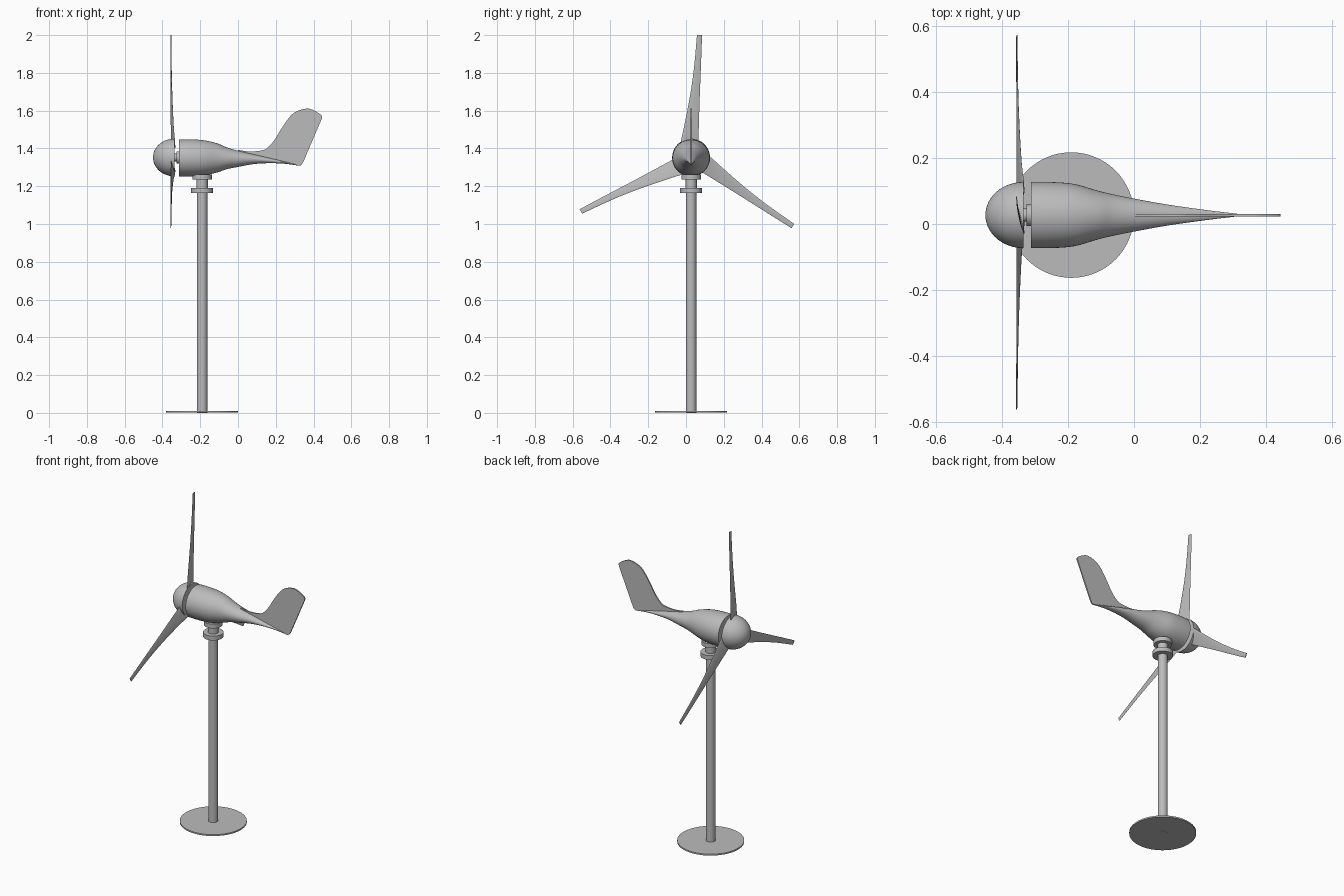
import bpy, bmesh
from math import cos, sin, pi, radians
from mathutils import Matrix, Vector

cube = bpy.data.objects.get("Cube")
if cube:
    bpy.data.objects.remove(cube)

grey = bpy.data.materials.new("plain grey")
grey.use_nodes = True
grey.diffuse_color = (0.5, 0.5, 0.5, 1)
grey.node_tree.nodes["Principled BSDF"].inputs["Base Color"].default_value = grey.diffuse_color

AXIS_Y, AXIS_Z, MAST_X = 0.027, 1.352, -0.19


def finish(name, bm):
    """Turn a bmesh into a smooth shaded object."""
    bmesh.ops.recalc_face_normals(bm, faces=bm.faces)
    mesh = bpy.data.meshes.new(name)
    bm.to_mesh(mesh)
    bm.free()
    mesh.materials.append(grey)
    obj = bpy.data.objects.new(name, mesh)
    bpy.context.collection.objects.link(obj)
    bpy.ops.object.select_all(action='DESELECT')
    bpy.context.view_layer.objects.active = obj
    obj.select_set(True)
    bpy.ops.object.shade_smooth_by_angle(angle=radians(35))
    return obj


def skin(bm, rings):
    """Bridge closed rings of points and cap both ends."""
    loops = [[bm.verts.new(p) for p in ring] for ring in rings]
    n = len(loops[0])
    for a, b in zip(loops, loops[1:]):
        for i in range(n):
            j = (i + 1) % n
            bm.faces.new((a[i], a[j], b[j], b[i]))
    bm.faces.new(loops[0])
    bm.faces.new(loops[-1])


def resample(rows, steps):
    """Smooth a short table of sections with a Catmull-Rom spline."""
    out = []
    for k in range(len(rows) - 1):
        p = [rows[max(0, min(len(rows) - 1, k + d))] for d in (-1, 0, 1, 2)]
        for s in range(steps):
            t = s / steps
            out.append([b + 0.5 * t * (c - a + t * (2*a - 5*b + 4*c - d + t * (3*(b - c) + d - a)))
                        for a, b, c, d in zip(*p)])
    return out + [list(rows[-1])]


def loft(name, sections, n=48):
    """Body along x from sections (x, centre z, half width, half height)."""
    bm = bmesh.new()
    skin(bm, [[(x, AXIS_Y + w * cos(2*pi*i/n), z + h * sin(2*pi*i/n)) for i in range(n)]
              for x, z, w, h in sections])
    return finish(name, bm)


def upright(name, radius, z0, z1, n=48):
    bm = bmesh.new()
    skin(bm, [[(MAST_X + radius * cos(2*pi*i/n), AXIS_Y + radius * sin(2*pi*i/n), z)
               for i in range(n)] for z in (z0, z1)])
    return finish(name, bm)


# Stand and mast
upright("base_disc", 0.19, 0.001, 0.01, 64)
upright("mast", 0.028, 0, 1.17)
upright("mast_flange", 0.058, 1.163, 1.19)
upright("yaw_neck", 0.03, 1.18, 1.245)
upright("nacelle_flange", 0.052, 1.235, 1.262)

# Spinner, a rounded half-ellipsoid nose
loft("spinner", [(-0.335 - 0.115 * cos(a), AXIS_Z, 0.1 * sin(a), 0.1 * sin(a))
                 for a in [0.02 + (pi/2 - 0.02) * k / 16 for k in range(17)]])

# Shaft between spinner and nacelle
loft("shaft", [(x, AXIS_Z, 0.02, 0.02) for x in (-0.34, -0.31)])
loft("shaft_collar", [(x, AXIS_Z, 0.033, 0.033) for x in (-0.325, -0.31)])

# Nacelle tapering into the tail boom
loft("nacelle", resample([
    (-0.312, 1.35, 0.1, 0.098), (-0.25, 1.35, 0.1, 0.098), (-0.18, 1.35, 0.094, 0.093),
    (-0.11, 1.35, 0.074, 0.077), (-0.06, 1.348, 0.062, 0.058), (0, 1.345, 0.05, 0.043),
    (0.1, 1.342, 0.032, 0.023), (0.22, 1.329, 0.015, 0.008), (0.33, 1.31, 0.002, 0.002)], 5))

# Tail fin, a thin plate with a swept outline
rear = resample([(0, 1.392), (0.06, 1.384), (0.124, 1.389), (0.156, 1.403), (0.193, 1.445),
                 (0.235, 1.513), (0.277, 1.571), (0.314, 1.598), (0.367, 1.611),
                 (0.404, 1.6), (0.441, 1.576), (0.443, 1.556)], 4)
outline = rear + [(0.346, 1.329), (0.338, 1.316), (0.325, 1.309), (0.22, 1.328), (0.1, 1.342), (0, 1.35)]
bm = bmesh.new()
skin(bm, [[(x, AXIS_Y + s, z) for x, z in outline] for s in (-0.004, 0.004)])
finish("tail_fin", bm)

# Three curved, twisted blades: radius, edge offsets, twist depth
stations = resample([(0.05, -0.055, 0.04, 0.024), (0.09, -0.053, 0.039, 0.022),
                     (0.17, -0.036, 0.041, 0.015), (0.33, -0.005, 0.046, 0.008),
                     (0.48, 0.016, 0.052, 0.004), (0.648, 0.031, 0.058, 0.002)], 4)
for k in range(3):
    turn = Matrix.Translation((-0.356, AXIS_Y, AXIS_Z)) @ Matrix.Rotation(radians(120 * k), 4, 'X')
    rings = []
    for r, lead, trail, depth in stations:
        ring = []
        for i in range(16):
            a = 2 * pi * i / 16
            u = 0.5 + 0.5 * cos(a)
            thick = 0.0015 + 0.02 * (trail - lead) * (1 - u)
            ring.append(turn @ Vector((depth * (1 - u) + thick * sin(a),
                                       lead + (trail - lead) * u, r)))
        rings.append(ring)
    bm = bmesh.new()
    skin(bm, rings)
    finish(f"blade_{k + 1}", bm)
